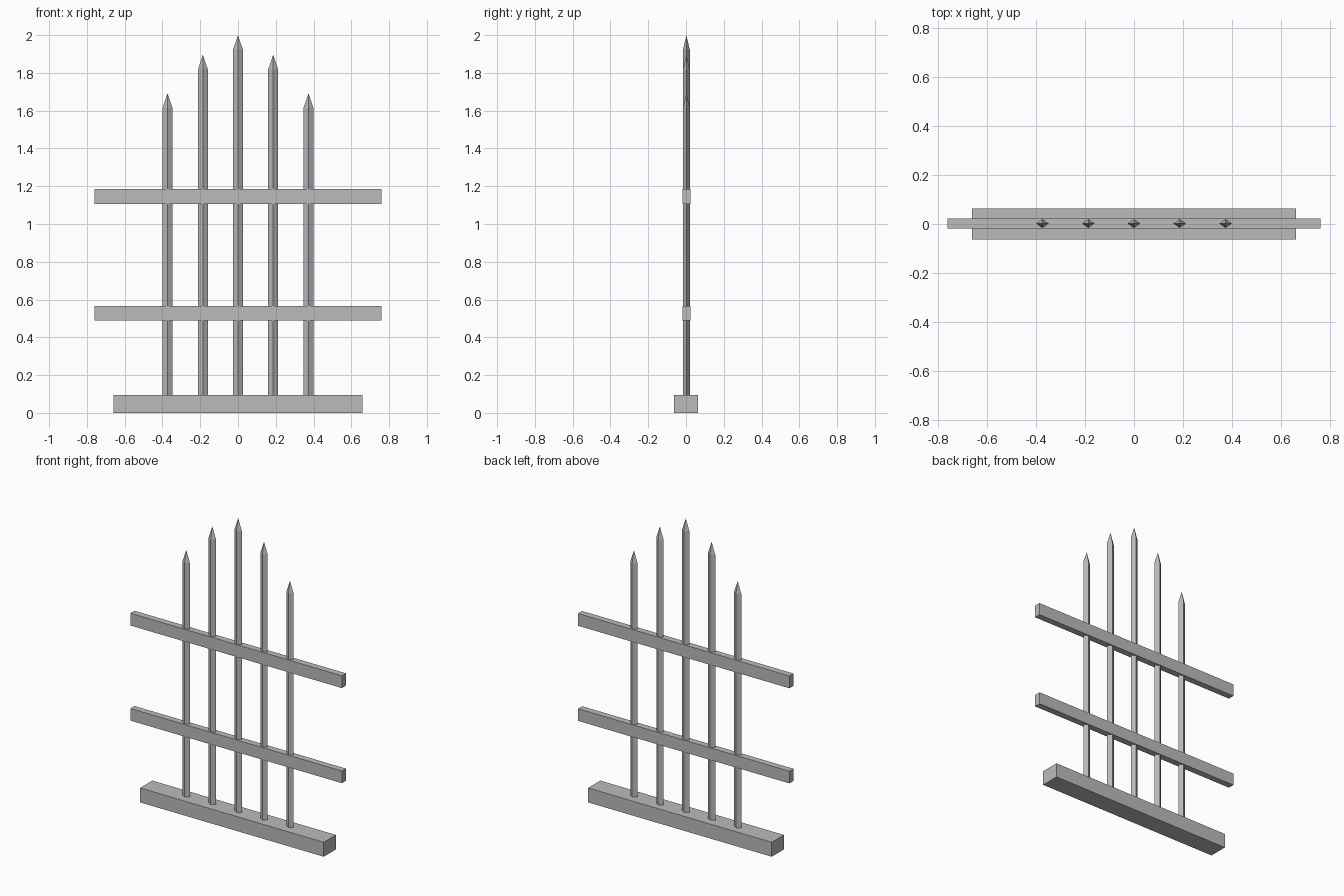
import bpy
import bmesh
from mathutils import Matrix, Vector

cube = bpy.data.objects.get("Cube")
if cube:
    bpy.data.objects.remove(cube, do_unlink=True)

grey = bpy.data.materials.new("grey_iron")
grey.use_nodes = True
grey.diffuse_color = (0.5, 0.5, 0.5, 1)
grey.node_tree.nodes["Principled BSDF"].inputs["Base Color"].default_value = grey.diffuse_color


def finish(name, bm):
    bmesh.ops.recalc_face_normals(bm, faces=bm.faces[:])
    mesh = bpy.data.meshes.new(name)
    bm.to_mesh(mesh)
    bm.free()
    mesh.materials.append(grey)
    bpy.context.collection.objects.link(bpy.data.objects.new(name, mesh))


def beam(name, length, depth, bottom, top, y=0):
    """Box centred on x, spanning bottom to top."""
    bm = bmesh.new()
    place = Matrix.Translation((0, y, (bottom + top) / 2))
    bmesh.ops.create_cube(bm, size=1, matrix=place @ Matrix.Diagonal((length, depth, top - bottom, 1)))
    finish(name, bm)


def picket(name, x, tip, bottom=0.05, half_width=0.026, half_depth=0.018, point=0.077):
    """Diamond-section bar with a pyramid point."""
    bm = bmesh.new()
    bmesh.ops.create_circle(bm, cap_ends=True, segments=4, radius=1,
                            matrix=Matrix.Translation((x, PICKET_Y, bottom))
                            @ Matrix.Diagonal((half_width, half_depth, 1, 1)))
    shaft = bmesh.ops.extrude_face_region(bm, geom=bm.faces[:])["geom"]
    ring = [v for v in shaft if isinstance(v, bmesh.types.BMVert)]
    bmesh.ops.translate(bm, verts=ring, vec=Vector((0, 0, tip - point - bottom)))
    cap = [f for f in shaft if isinstance(f, bmesh.types.BMFace)]
    apex = bmesh.ops.poke(bm, faces=cap)["verts"][0]
    apex.co.z = tip
    finish(name, bm)


PICKET_Y = 0.002

# Footing and horizontal rails
beam("base", 1.32, 0.125, 0, 0.094)
beam("lower_rail", 1.52, 0.042, 0.488, 0.567, PICKET_Y)
beam("upper_rail", 1.52, 0.042, 1.106, 1.186, PICKET_Y)

# Pickets, stepping down from the middle
picket("middle_picket", 0, 2.0)
for side, sign in (("left", 1), ("right", -1)):
    picket(side + "_inner_picket", sign * 0.186, 1.896)
    picket(side + "_outer_picket", sign * 0.373, 1.692)
